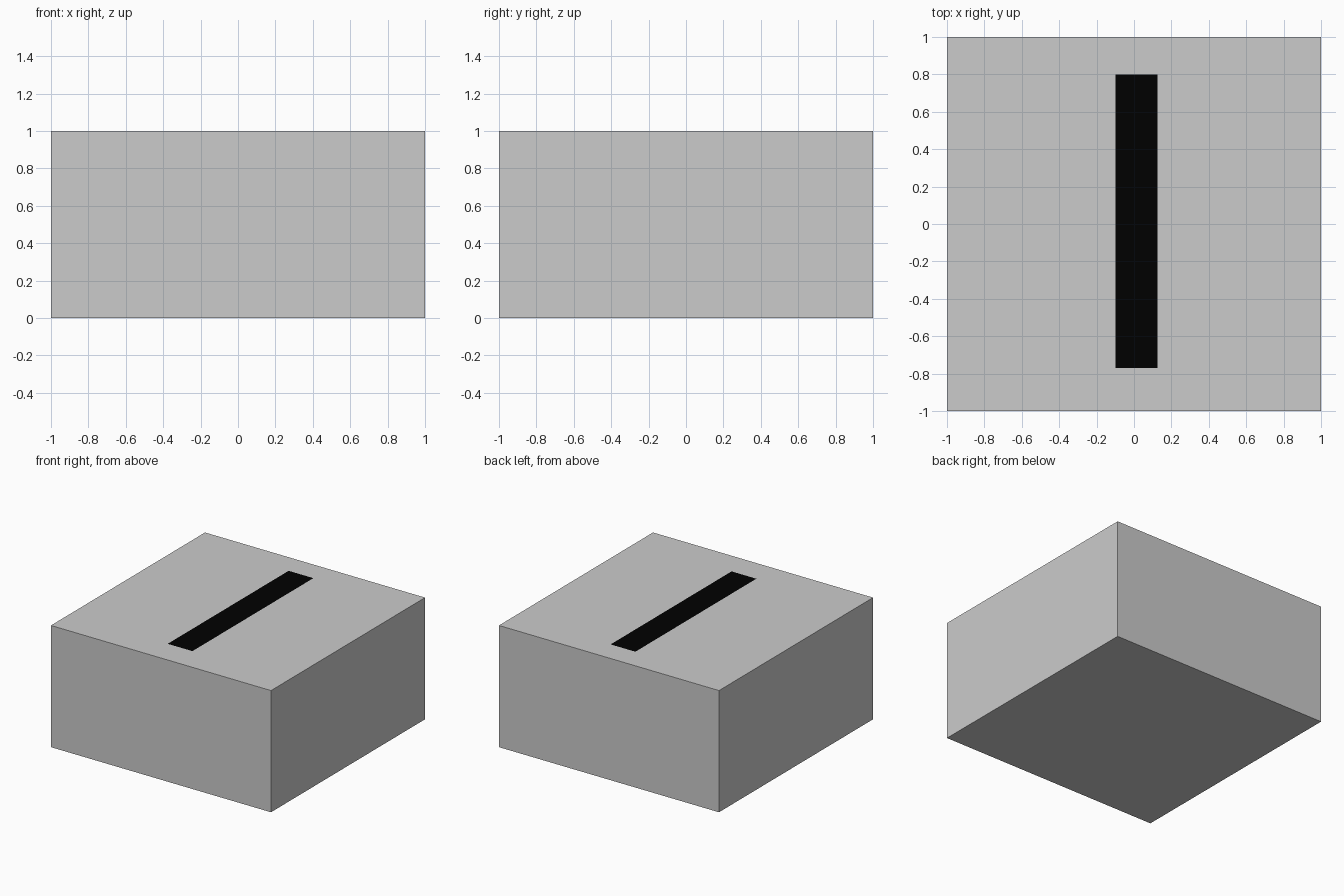
import bpy

if "Cube" in bpy.data.objects:
    bpy.data.objects.remove(bpy.data.objects["Cube"])

# Main block
bpy.ops.mesh.primitive_cube_add(size=1, location=(0, 0, 0.5))
block = bpy.context.object
block.name = "block"
block.scale = (2, 2, 1)
bpy.ops.object.transform_apply(location=False, rotation=False, scale=True)

# Flat black strip lying on the top face, slightly off centre
x0, x1, y0, y1 = -0.10, 0.125, -0.77, 0.80
bpy.ops.mesh.primitive_plane_add(size=1, location=((x0 + x1) / 2, (y0 + y1) / 2, 1.002))
strip = bpy.context.object
strip.name = "top_slot_strip"
strip.scale = (x1 - x0, y1 - y0, 1)
bpy.ops.object.transform_apply(location=False, rotation=False, scale=True)

black = bpy.data.materials.new("black")
black.diffuse_color = (0, 0, 0, 1)
black.use_nodes = True
black.node_tree.nodes["Principled BSDF"].inputs["Base Color"].default_value = black.diffuse_color
strip.data.materials.append(black)
